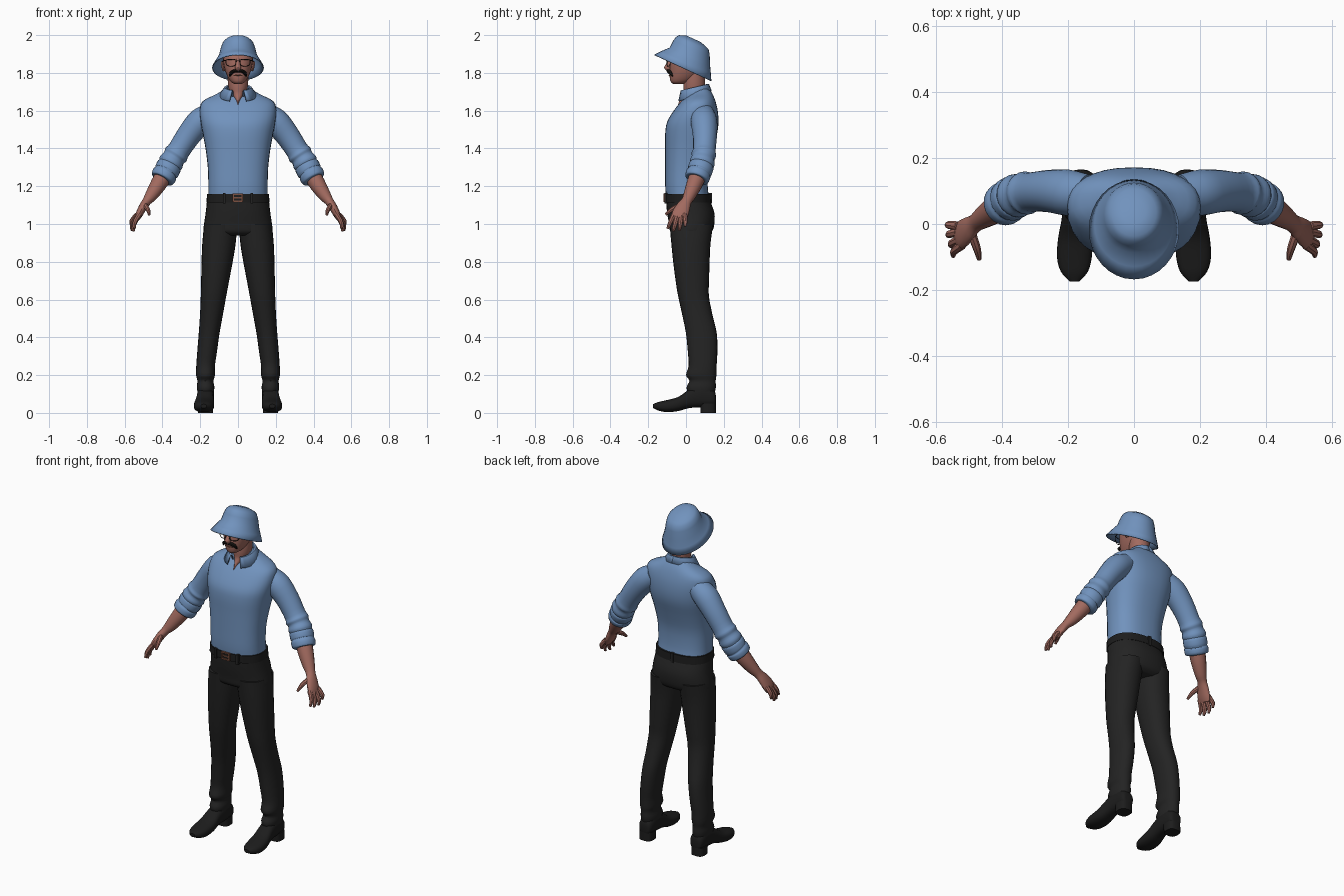
import bpy, bmesh, math
from mathutils import Vector as V


def material(name, rgb):
    m = bpy.data.materials.new(name)
    m.diffuse_color = (*rgb, 1)
    return m


BLUE = material("blue cloth", (0.165, 0.29, 0.51))
SKIN = material("skin", (0.36, 0.145, 0.115))
BLACK = material("black trousers", (0.017, 0.017, 0.017))
LEATHER = material("black leather", (0.012, 0.012, 0.012))
HAIR = material("dark hair", (0.008, 0.007, 0.006))
BROWN = material("bronze", (0.2, 0.08, 0.05))


def finish(name, bm, mat, mirror=False, solid=0):
    bmesh.ops.recalc_face_normals(bm, faces=bm.faces)
    me = bpy.data.meshes.new(name)
    bm.to_mesh(me)
    bm.free()
    me.materials.append(mat)
    ob = bpy.data.objects.new(name, me)
    bpy.context.collection.objects.link(ob)
    if solid:
        mod = ob.modifiers.new("thickness", 'SOLIDIFY')
        mod.thickness, mod.offset = solid, 0
    if mirror:
        ob.modifiers.new("mirror", 'MIRROR').use_mirror_merge = False
    return ob


def catmull(a, b, c, d, t):
    return 0.5 * (2 * b + (c - a) * t + (2 * a - 5 * b + 4 * c - d) * t * t
                  + (3 * b - a - 3 * c + d) * t ** 3)


def loft(name, secs, mat, n=2.0, seg=24, sub=3, closed=False, caps=(True, True),
         mirror=False, solid=0):
    """Skin a row of (centre, half-width vector, half-depth vector) sections."""
    k, rows = len(secs), []
    for i in range(k if closed else k - 1):
        idx = [(i + o) % k if closed else min(max(i + o, 0), k - 1) for o in (-1, 0, 1, 2)]
        for s in range(sub):
            rows.append([catmull(*[secs[q][p] for q in idx], s / sub) for p in range(3)])
    if not closed:
        rows.append(secs[-1])
    bm, rings = bmesh.new(), []
    for c, u, v in rows:
        ring = []
        for j in range(seg):
            a = 2 * math.pi * j / seg
            ca, sa = math.cos(a), math.sin(a)
            ring.append(bm.verts.new(c + u * math.copysign(abs(ca) ** (2 / n), ca)
                                     + v * math.copysign(abs(sa) ** (2 / n), sa)))
        rings.append(ring)
    pairs = list(zip(rings, rings[1:])) + ([(rings[-1], rings[0])] if closed else [])
    for r, q in pairs:
        for j in range(seg):
            bm.faces.new((r[j], r[(j + 1) % seg], q[(j + 1) % seg], q[j]))
    if not closed:
        for use, ring in zip(caps, (rings[0], rings[-1])):
            if use:
                bm.faces.new(ring)
    return finish(name, bm, mat, mirror, solid)


def level(z, x0, x1, y0, y1):
    return (V(((x0 + x1) / 2, (y0 + y1) / 2, z)), V(((x1 - x0) / 2, 0, 0)), V((0, (y1 - y0) / 2, 0)))


def body(rows):
    """Centred horizontal sections: z, half width, front y, back y."""
    return [level(z, -r, r, f, b) for z, r, f, b in rows]


def tube(name, pts, mat, ref=(0, 1, 0), seg=12, sub=3, closed=False, mirror=False):
    """Tube through (x, y, z, radius[, second radius]) points."""
    secs, k = [], len(pts)
    for i, p in enumerate(pts):
        a = pts[(i - 1) % k] if closed else pts[max(i - 1, 0)]
        b = pts[(i + 1) % k] if closed else pts[min(i + 1, k - 1)]
        t = (V(b[:3]) - V(a[:3])).normalized()
        u = V(ref)
        u = (u - t * u.dot(t)).normalized()
        secs.append((V(p[:3]), u * p[3], t.cross(u) * p[-1]))
    return loft(name, secs, mat, seg=seg, sub=sub, closed=closed, mirror=mirror)


def box(name, x0, x1, y0, y1, z0, z1, mat, mirror=False):
    bm = bmesh.new()
    bmesh.ops.create_cube(bm, size=1)
    for v in bm.verts:
        v.co = V(((x0 + x1) / 2 + v.co.x * (x1 - x0), (y0 + y1) / 2 + v.co.y * (y1 - y0),
                  (z0 + z1) / 2 + v.co.z * (z1 - z0)))
    finish(name, bm, mat, mirror)


# Shirt body
loft("shirt", body([(1.14, .158, -.105, .122), (1.2, .157, -.11, .115), (1.3, .16, -.11, .118),
                    (1.4, .172, -.11, .142), (1.48, .187, -.11, .165), (1.54, .198, -.1, .172),
                    (1.6, .203, -.065, .168), (1.65, .187, -.025, .156), (1.69, .11, .015, .14),
                    (1.72, .065, .03, .12)]), BLUE, n=2.4, seg=32)

# Sleeves with elbow folds, and rolled cuffs
tube("sleeve", [(.14, .09, 1.585, .06), (.2, .095, 1.543, .07), (.262, .1, 1.468, .064),
                (.312, .097, 1.392, .06), (.328, .094, 1.368, .066), (.34, .091, 1.35, .06),
                (.355, .086, 1.325, .067), (.366, .08, 1.305, .06), (.38, .072, 1.28, .058)],
     BLUE, seg=20, mirror=True)
tube("cuff", [(.36, .084, 1.315, .055), (.364, .082, 1.308, .066), (.377, .073, 1.281, .066),
              (.383, .069, 1.272, .062), (.388, .065, 1.263, .067), (.399, .057, 1.24, .064),
              (.402, .055, 1.235, .052)], BLUE, seg=20, mirror=True)

# Collar: half a folded band, mirrored
bm = bmesh.new()
rows = []
for i in range(11):
    a = .45 + (math.pi - .45) * i / 10
    s, c = math.sin(a), math.cos(a)
    top, drop = 1.703 + .018 * (1 - c), .034 + .011 * (1 + c)
    rows.append([bm.verts.new(p) for p in (
        (.056 * s, .045 - .062 * c, top - .03), (.062 * s, .045 - .07 * c, top),
        (.07 * s, .043 - .077 * c, top), (.102 * s, .043 - .09 * c, top - drop))])
for r, q in zip(rows, rows[1:]):
    for j in range(3):
        bm.faces.new((r[j], r[j + 1], q[j + 1], q[j]))
finish("collar", bm, BLUE, mirror=True, solid=.006)

# Forearm and hand
tube("forearm_and_palm", [(.38, .072, 1.28, .046), (.42, .045, 1.212, .043), (.46, .018, 1.15, .033),
                          (.483, .002, 1.12, .028, .024), (.503, -.015, 1.09, .038, .022),
                          (.524, -.032, 1.05, .044, .019), (.535, -.038, 1.025, .038, .013)],
     SKIN, seg=16, mirror=True)
fingers = {"index_finger": ((.522, -.064, 1.05), (.546, -.082, 1.01), (.549, -.097, .975)),
           "middle_finger": ((.53, -.047, 1.04), (.554, -.06, .99), (.553, -.068, .962)),
           "ring_finger": ((.534, -.025, 1.04), (.561, -.031, .995), (.561, -.036, .965)),
           "little_finger": ((.534, -.006, 1.05), (.563, -.003, 1.015), (.564, -.004, .988)),
           "thumb": ((.493, -.03, 1.1), (.477, -.075, 1.077), (.47, -.107, 1.05))}
for name, pts in fingers.items():
    tube(name, [(*p, r) for p, r in zip(pts, (.014, .012, .007))], SKIN, ref=(1, 0, 0),
         seg=8, mirror=True)

# Neck and head
loft("neck", body([(1.63, .004, -.044, .08), (1.66, .018, -.03, .09), (1.69, .04, -.014, .098),
                   (1.73, .052, -.014, .1), (1.8, .056, -.01, .1)]), SKIN)
loft("head", body([(1.742, .02, -.068, -.01), (1.752, .037, -.08, .02), (1.775, .053, -.086, .06),
                   (1.81, .068, -.086, .095), (1.85, .077, -.084, .108), (1.89, .079, -.076, .108),
                   (1.925, .066, -.045, .09)]), SKIN, n=2.2)
tube("nose", [(0, -.078, 1.872, .008), (0, -.09, 1.85, .011), (0, -.1, 1.828, .016),
              (0, -.09, 1.815, .012)], SKIN, ref=(1, 0, 0))
tube("ear", [(.074, .03, 1.81, .008, .006), (.08, .032, 1.835, .018, .008),
             (.083, .034, 1.86, .014, .008)], SKIN, mirror=True)
tube("moustache", [(0, -.09, 1.81, .012, .008), (.02, -.092, 1.81, .012, .009),
                   (.036, -.083, 1.8, .01, .009), (.044, -.072, 1.782, .004)],
     HAIR, seg=8, mirror=True)
tube("mouth", [(-.022, -.08, 1.786, .003), (0, -.088, 1.788, .004), (.022, -.08, 1.786, .003)],
     BROWN, seg=8)

# Spectacles
tube("lens_rim", [(.012, -.1, 1.868, .002), (.035, -.097, 1.871, .002), (.062, -.085, 1.868, .002),
                  (.06, -.085, 1.842, .002), (.037, -.097, 1.835, .002), (.015, -.1, 1.842, .002)],
     HAIR, seg=6, closed=True, mirror=True)
tube("rim_bridge", [(-.012, -.1, 1.862, .002), (0, -.103, 1.864, .002), (.012, -.1, 1.862, .002)],
     HAIR, seg=6)
tube("temple_arm", [(.062, -.085, 1.866, .002), (.079, -.03, 1.864, .002), (.084, .04, 1.858, .002)],
     HAIR, ref=(1, 0, 0), seg=6, mirror=True)


# Bucket hat: tilted rings given by front point, back point and half width
def tilted(fy, fz, by, bz, r):
    f, b = V((0, fy, fz)), V((0, by, bz))
    return ((f + b) / 2, V((r, 0, 0)), (b - f) / 2)


loft("hat", [tilted(-.167, 1.895, .132, 1.758, .135), tilted(-.128, 1.914, .129, 1.797, .118),
             tilted(-.085, 1.932, .125, 1.84, .1), tilted(-.066, 1.968, .123, 1.893, .089),
             tilted(-.052, 1.988, .118, 1.922, .079), tilted(-.036, 1.997, .105, 1.937, .066),
             tilted(0, 1.996, .075, 1.962, .035)],
     BLUE, seg=32, sub=1, caps=(False, True), solid=.005)

# Belt, loops and buckle
loft("belt", body([(1.115, .167, -.112, .132), (1.16, .164, -.112, .13)]), LEATHER,
     n=2.4, seg=32, sub=1)
box("belt_loop", .065, .08, -.115, -.095, 1.108, 1.165, BLACK, mirror=True)
box("back_belt_loop", -.008, .008, .12, .137, 1.108, 1.165, BLACK)
for z in (1.116, 1.154):
    box("buckle_bar", -.03, .026, -.119, -.108, z, z + .008, BROWN)
for x in (-.03, .018):
    box("buckle_side", x, x + .008, -.119, -.108, 1.116, 1.162, BROWN)
box("buckle_prong", -.024, .02, -.117, -.11, 1.136, 1.142, BROWN)

# Trousers
loft("trouser_hips", body([(1.125, .164, -.106, .126), (1.06, .171, -.1, .15),
                           (1.0, .18, -.09, .15), (.96, .183, -.084, .138),
                           (.94, .17, -.06, .11)]), BLACK, n=2.3, seg=32)
leg = [(1.0, .004, .179, -.087, .145), (.9, .012, .189, -.078, .13), (.8, .028, .193, -.068, .125),
       (.7, .047, .195, -.055, .122), (.62, .062, .197, -.042, .121), (.52, .08, .201, -.02, .14),
       (.42, .098, .208, 0, .163), (.32, .112, .216, .01, .166), (.25, .122, .221, .014, .162),
       (.2, .122, .222, 0, .161), (.17, .13, .215, .018, .157), (.135, .125, .218, .003, .158),
       (.1, .13, .212, .012, .15)]
loft("trouser_leg", [level(*s) for s in leg], BLACK, n=2.2, mirror=True)

# Shoes: sections along y (y, centre x, half width, bottom, top), and heels
shoe = [(.158, .17, .02, .05, .09), (.147, .17, .038, .035, .12), (.09, .171, .044, .03, .15),
        (.02, .174, .045, .026, .125), (-.04, .178, .052, .01, .085), (-.1, .181, .053, .004, .068),
        (-.145, .181, .041, .012, .058), (-.174, .181, .015, .026, .046)]
loft("shoe", [(V((x, y, (a + b) / 2)), V((w, 0, 0)), V((0, 0, (b - a) / 2)))
              for y, x, w, a, b in shoe], LEATHER, n=2.5, mirror=True)
loft("heel", [level(0, .132, .212, .078, .158), level(.05, .132, .212, .075, .158)], LEATHER,
     n=3, sub=1, mirror=True)

# Smooth shading with crisp edges
for ob in bpy.context.collection.objects:
    ob.select_set(True)
    bpy.context.view_layer.objects.active = ob
bpy.ops.object.shade_smooth_by_angle(angle=math.radians(40))
